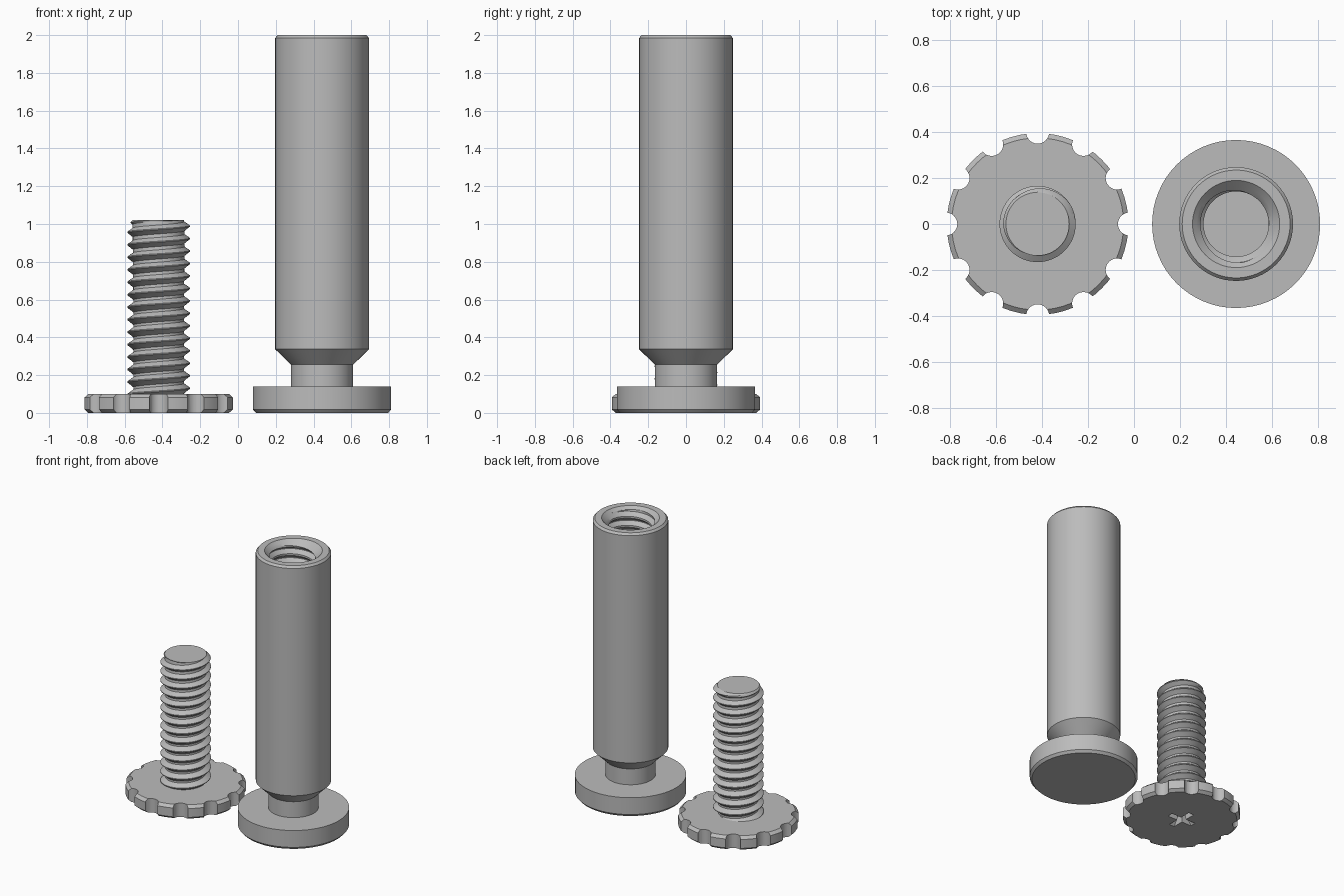
import bpy, bmesh, math
from mathutils import Matrix

if "Cube" in bpy.data.objects:
    bpy.data.objects.remove(bpy.data.objects["Cube"])

SEG = 64
PITCH = 0.066
SCREW_X, POST_X = -0.42, 0.445

steel = bpy.data.materials.new("plain_steel")
steel.use_nodes = True
GREY = (0.5, 0.5, 0.5, 1)
steel.diffuse_color = GREY
steel.node_tree.nodes["Principled BSDF"].inputs["Base Color"].default_value = GREY


def finish(bm, name, x):
    mesh = bpy.data.meshes.new(name)
    bm.to_mesh(mesh)
    bm.free()
    mesh.materials.append(steel)
    obj = bpy.data.objects.new(name, mesh)
    obj.location.x = x
    bpy.context.collection.objects.link(obj)
    return obj


def smooth(obj):
    bpy.ops.object.select_all(action="DESELECT")
    obj.select_set(True)
    bpy.context.view_layer.objects.active = obj
    bpy.ops.object.shade_smooth_by_angle(angle=math.radians(25))


def lathe(name, x, profile):
    """Revolve (radius, height) points, listed from the bottom up the outside."""
    bm = bmesh.new()
    verts = [bm.verts.new((r, 0, z)) for r, z in profile]
    edges = [bm.edges.new(pair) for pair in zip(verts, verts[1:])]
    bmesh.ops.spin(bm, geom=verts + edges, cent=(0, 0, 0), axis=(0, 0, 1),
                   angle=math.tau, steps=SEG, use_merge=False)
    bmesh.ops.remove_doubles(bm, verts=bm.verts, dist=1e-5)
    bmesh.ops.recalc_face_normals(bm, faces=bm.faces)
    return finish(bm, name, x)


def thread(name, x, low, high, root, crest, envelope, inside=False):
    """Sweep one tooth along a helix, trimmed by the envelope at its ends."""
    depth = crest - root
    tooth = [(0, root), (0.2, root), (0.4, root + depth / 2), (0.58, crest),
             (0.66, crest), (0.83, root + depth / 2), (1, root)]
    limit = max if inside else min
    steps = int(((high - low) / PITCH + 2) * SEG)
    bm = bmesh.new()
    rows = []
    for i in range(steps + 1):
        a = math.tau * i / SEG
        row = []
        for t, r in tooth:
            z = low + (i / SEG - 1 + t) * PITCH
            z = min(max(z, low), high)
            r = limit(r, envelope(z))
            row.append(bm.verts.new((r * math.cos(a), r * math.sin(a), z)))
        rows.append(row)
    for a, b in zip(rows, rows[1:]):
        for j in range(len(tooth) - 1):
            quad = [a[j], b[j], b[j + 1], a[j + 1]]
            bm.faces.new(quad[::-1] if inside else quad)
    bmesh.ops.remove_doubles(bm, verts=bm.verts, dist=1e-4)
    obj = finish(bm, name, x)
    smooth(obj)
    return obj


def cut(obj, cutter):
    mod = obj.modifiers.new("cut", "BOOLEAN")
    mod.object = cutter
    mod.operation = "DIFFERENCE"
    mod.solver = "EXACT"
    bpy.context.view_layer.objects.active = obj
    bpy.ops.object.modifier_apply(modifier=mod.name)
    bpy.data.objects.remove(cutter)


# Thumb wheel: chamfered disc with scalloped grip
wheel = lathe("thumb_wheel", SCREW_X, [(0, 0), (0.375, 0), (0.396, 0.018),
              (0.396, 0.082), (0.375, 0.1), (0, 0.1)])
bm = bmesh.new()
for k in range(12):
    place = Matrix.Rotation(k * math.tau / 12, 4, "Z") @ Matrix.Translation((0.4, 0, 0.05))
    bmesh.ops.create_cone(bm, cap_ends=True, segments=24, radius1=0.05,
                          radius2=0.05, depth=0.3, matrix=place)
cut(wheel, finish(bm, "notch_cutter", SCREW_X))

# Cross-shaped driver recess underneath, tapering inward
for turn in (0, 1):
    bm = bmesh.new()
    bmesh.ops.create_cube(bm, size=1)
    for v in bm.verts:
        top = v.co.z > 0
        v.co.x *= 0.07 if top else 0.22
        v.co.y *= 0.025 if top else 0.045
        v.co.z = 0.085 if top else -0.01
    bm.transform(Matrix.Rotation(turn * math.pi / 2, 4, "Z"))
    cut(wheel, finish(bm, "recess_cutter", SCREW_X))
smooth(wheel)

# Screw shank: threaded surface around a solid core
TIP = 1.02
thread("screw_thread", SCREW_X, 0.09, TIP, 0.134, 0.166,
       lambda z: 0.138 + (TIP - z))
core = lathe("screw_core", SCREW_X, [(0, 0.092), (0.13, 0.092), (0.138, TIP - 0.02),
             (0.134, TIP), (0, TIP)])
smooth(core)

# Barrel post: flange, neck, flared shoulder and long sleeve
FLOOR = 0.95
post = lathe("barrel_post", POST_X, [
    (0, 0), (0.35, 0), (0.366, 0.018), (0.366, 0.14), (0.165, 0.14),
    (0.165, 0.255), (0.248, 0.337), (0.248, 1.985), (0.235, 2), (0.19, 2),
    (0.17, 1.98), (0.17, FLOOR), (0, FLOOR)])
smooth(post)

# Internal thread with a countersunk mouth
thread("barrel_thread", POST_X, FLOOR, 2, 0.142, 0.168,
       lambda z: 0.19 - (2 - z), inside=True)
